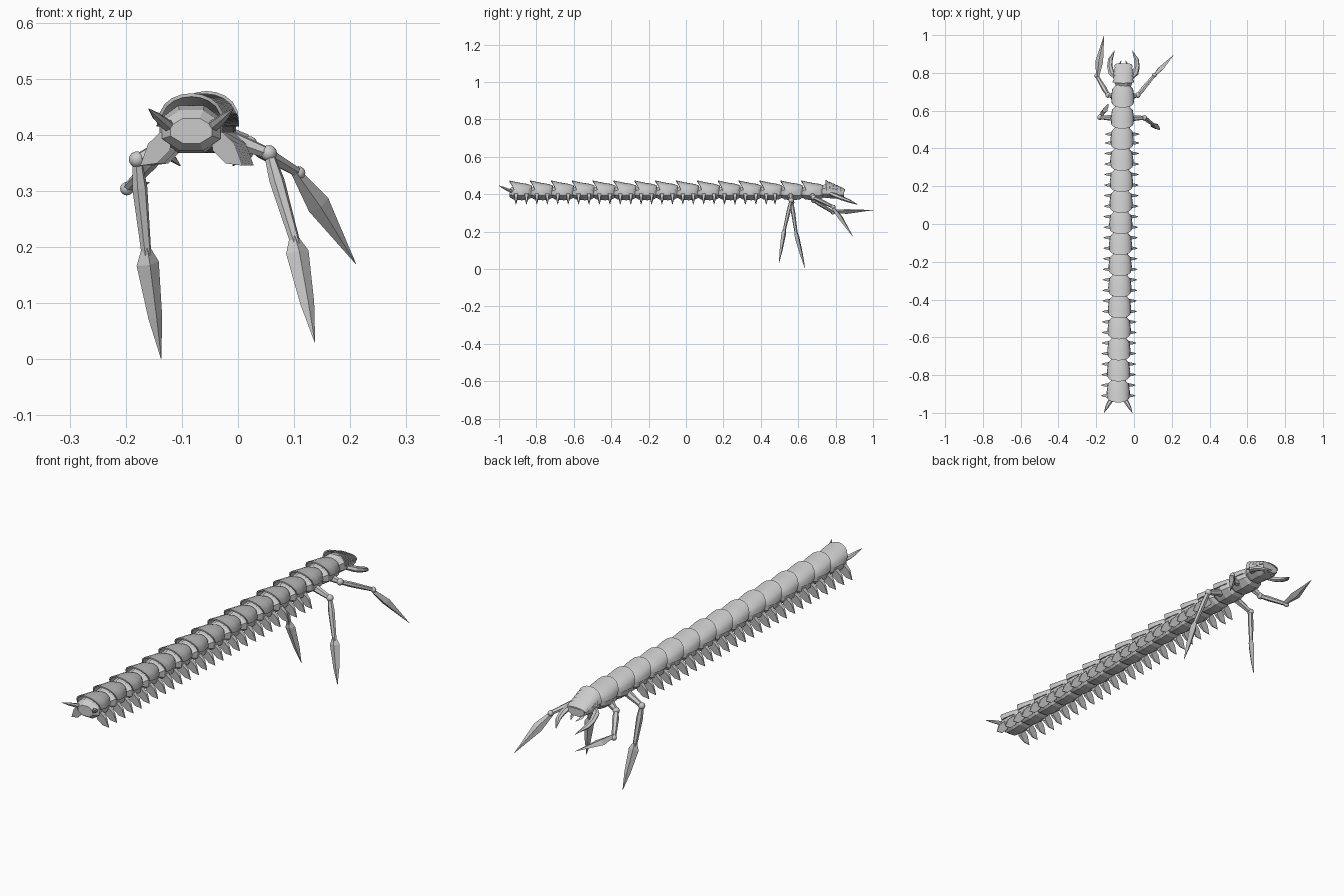
import bpy, math
from mathutils import Vector as V

if "Cube" in bpy.data.objects:
    bpy.data.objects.remove(bpy.data.objects["Cube"])


def make(name, verts, faces, loc=(0, 0, 0), smooth=False):
    me = bpy.data.meshes.new(name)
    me.from_pydata([tuple(v) for v in verts], [], faces)
    me.update()
    ob = bpy.data.objects.new(name, me)
    ob.location = loc
    bpy.context.collection.objects.link(ob)
    if smooth:
        bpy.context.view_layer.objects.active = ob
        ob.select_set(True)
        bpy.ops.object.shade_smooth_by_angle(angle=math.radians(35))
        ob.select_set(False)
    return ob


def copy(ob, loc):
    c = ob.copy()
    c.location = loc
    bpy.context.collection.objects.link(c)


def loft(name, rings, loc=(0, 0, 0), smooth=False):
    # skin a list of closed rings and cap both ends
    n = len(rings[0])
    verts = [p for r in rings for p in r]
    faces = [(k*n+i, k*n+(i+1) % n, (k+1)*n+(i+1) % n, (k+1)*n+i)
             for k in range(len(rings)-1) for i in range(n)]
    faces += [tuple(range(n))[::-1], tuple(range(len(verts)-n, len(verts)))]
    return make(name, verts, faces, loc, smooth)


def oval(y, z, rx, rz, n=8):
    return [(rx*math.cos(a), y, z+rz*math.sin(a))
            for a in (math.pi*(2*i+1)/n for i in range(n))][::-1]


def arch(apex_y, base_y, hw, base_z, top_z, t=.006, n=10):
    # closed band following a half ellipse: outer edge, then inner edge back
    out, inn = [], []
    for i in range(n+1):
        a = math.pi*i/n
        c, s = math.cos(a), math.sin(a)
        y = base_y+(apex_y-base_y)*s
        out.append((hw*c, y, base_z+(top_z-base_z)*s**.8))
        inn.append(((hw-t)*c, y, base_z+(top_z-t-base_z)*s**.8))
    return out+inn[::-1]


def plate(name, specs, loc=(0, 0, 0)):
    ob = loft(name, [arch(*s) for s in specs], loc, True)
    # replace end caps with strips so the arch stays clean
    n = len(arch(*specs[0]))
    me = ob.data
    verts = [v.co.copy() for v in me.vertices]
    faces = [tuple(p.vertices) for p in me.polygons if len(p.vertices) == 4]
    e = len(verts)-n
    for i in range(n//2-1):
        q = (i, i+1, n-2-i, n-1-i)
        faces += [q[::-1], tuple(e+k for k in q)]
    bpy.data.objects.remove(ob)
    return make(name, verts, faces, loc, True)


def limb(name, path, sizes, side, n=4):
    # tapered limb along points; sizes are (half width, half depth)
    path = [V(p) for p in path]
    rings = []
    for i, p in enumerate(path):
        d = (path[min(i+1, len(path)-1)]-path[max(i-1, 0)]).normalized()
        u = (V(side)-d*V(side).dot(d)).normalized()
        w = d.cross(u)
        rings.append([p+u*sizes[i][0]*math.cos(2*math.pi*k/n)
                      + w*sizes[i][1]*math.sin(2*math.pi*k/n) for k in range(n)])
    return loft(name, rings)


def ball(name, p, r):
    bpy.ops.mesh.primitive_uv_sphere_add(segments=12, ring_count=8, radius=r, location=p)
    bpy.context.object.name = name
    bpy.ops.object.shade_smooth_by_angle(angle=math.radians(40))


def cx(y):
    return -.07+.015*y


# Body segments with overlapping back plates
N, Y0, STEP = 15, .68, .1115
start = (cx(Y0), Y0, 0)
core = loft("body_segment", [oval(-.062, .407, .040, .024), oval(-.042, .408, .056, .039),
                             oval(.005, .41, .061, .046), oval(.040, .41, .052, .040),
                             oval(.060, .41, .036, .028)], start)
back = plate("back_plate", [(.058, .050, .040, .418, .446), (.035, .035, .055, .415, .455),
                            (-.015, -.01, .062, .415, .463), (-.064, -.036, .059, .418, .474)], start)

# Short wedge legs: flat profile, thick at the body and thin outside
PROFILE = [(.035, .400, .011), (.055, .405, .010), (.077, .384, .006),
           (.091, .345, .001), (.061, .349, .002), (.038, .372, .008)]
stubs = []
for s in (-1, 1):
    rings = [[(s*x, k*t, z) for x, z, t in PROFILE][::s] for k in (1, -1)]
    stubs.append(loft("short_leg", rings, (cx(.476), .476, 0)))

for i in range(1, N):
    y = Y0-i*STEP
    copy(core, (cx(y), y, 0))
    copy(back, (cx(y), y, 0))
    for dy in (.028, -.028):
        if i > 1 and not (i == 2 and dy > 0):
            for st in stubs:
                copy(st, (cx(y), y+dy, 0))

# Tail prongs
for s in (-1, 1):
    c = cx(-.93)
    limb("tail_prong", [(c+s*.030, -.915, .41), (c+s*.046, -.945, .420),
                        (c+s*.060, -.970, .432), (c+s*.075, -1, .446)],
         [(.011, .011), (.012, .009), (.009, .007), (.001, .001)], (1, 0, 0), 6)

# Head with stacked ridge plates
hx = -.056
loft("head", [oval(.725, .415, .040, .032), oval(.750, .418, .053, .042),
              oval(.80, .412, .056, .037), oval(.845, .405, .042, .022)], (hx, 0, 0))
for k in range(5):
    y, z, w = .745+k*.020, .478-k*.009, .058-k*.002
    plate("head_ridge_plate", [(y, y+.006, w, .420-k*.002, z),
                               (y+.026, y+.020, w-.006, .418-k*.002, z-.016)], (hx, 0, 0))

# Mandibles and mouth feelers
for s in (-1, 1):
    limb("mandible", [(hx+s*.038, .770, .405), (hx+s*.064, .800, .392), (hx+s*.072, .835, .378),
                      (hx+s*.069, .870, .365), (hx+s*.047, .918, .345)],
         [(.010, .010), (.017, .012), (.015, .011), (.013, .009), (.001, .001)], (1, 0, -.3), 6)
    limb("mouth_feeler", [(hx+s*.018, .81, .395), (hx+s*.022, .84, .38), (hx+s*.012, .865, .372)],
         [(.009, .007), (.008, .006), (.001, .001)], (1, 0, 0))

# Long clawed legs: hip, ball joint, knee, tip, and whether the knee is a ball
LEGS = {
    "front_right": [(-.02, .675, .395), (.020, .682, .383), (.108, .788, .332), (.210, .895, .170), True],
    "front_left": [(-.10, .675, .395), (-.137, .682, .368), (-.198, .785, .304), (-.158, 1.0, .315), True],
    "rear_right": [(-.02, .560, .395), (.055, .562, .367), (.103, .525, .205), (.137, .497, .030), False],
    "rear_left": [(-.10, .560, .395), (-.180, .565, .356), (-.163, .590, .185), (-.137, .637, .001), False],
}
for name, (hip, joint, knee, tip, ball_knee) in LEGS.items():
    hip, joint, knee, tip = V(hip), V(joint), V(knee), V(tip)
    side = (1, .3, .2)
    limb(name+"_hip", [hip, joint], [(.017, .017), (.010, .010)], (0, 1, .2), 6)
    ball(name+"_ball_joint", joint, .0145)
    limb(name+"_shin", [joint, joint.lerp(knee, .3), knee],
         [(.009, .009), (.014, .011), (.009, .008)], side, 6)
    if ball_knee:
        ball(name+"_knee", knee, .012)
    limb(name+"_claw", [knee.lerp(joint, .08), knee.lerp(tip, .08 if not ball_knee else .35),
                        knee.lerp(tip, .6), tip],
         [(.008, .008), (.021, .013), (.013, .008), (.0005, .0005)], side)
